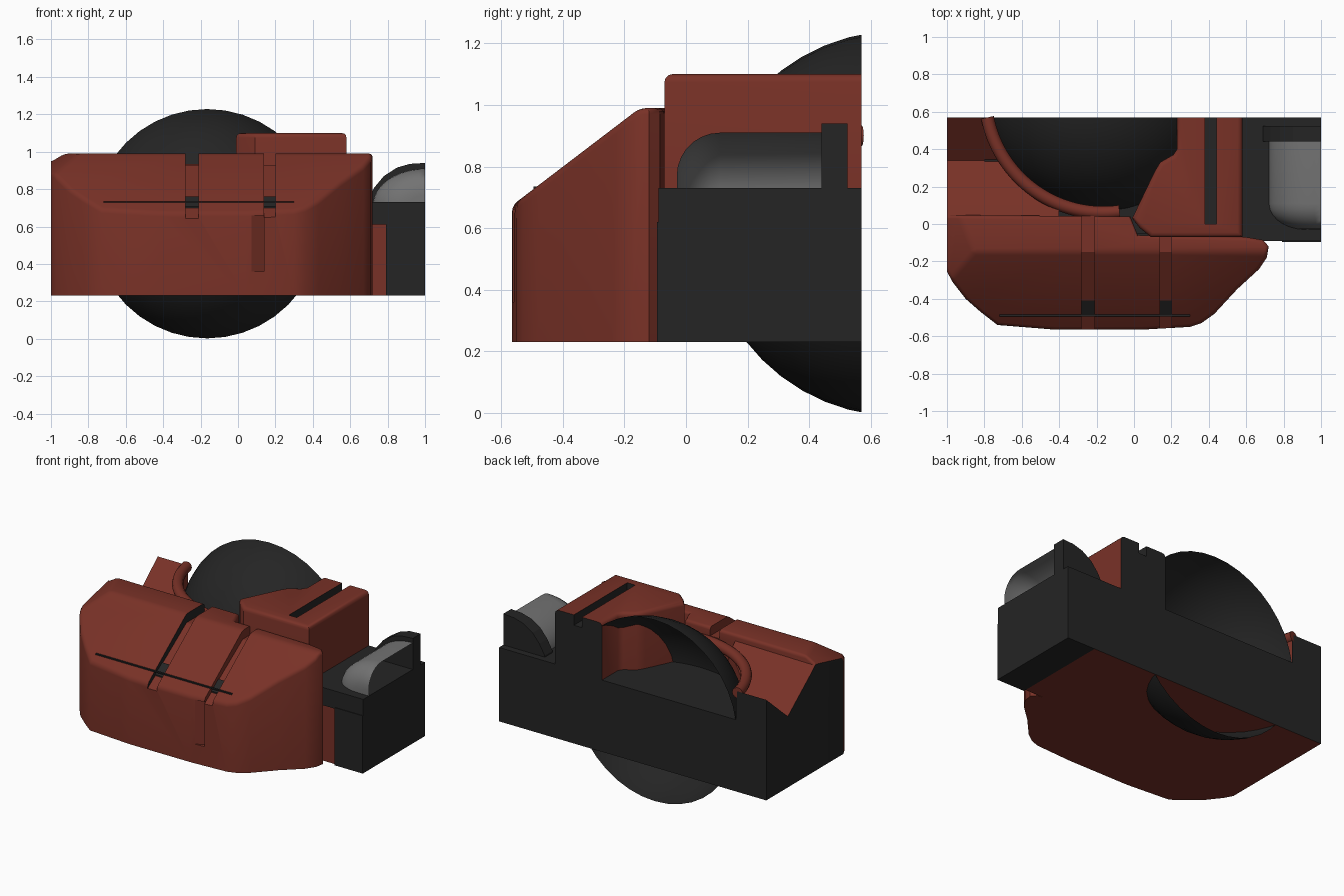
import bpy, bmesh, math
from mathutils import Vector, Matrix

cube = bpy.data.objects.get("Cube")
if cube:
    bpy.data.objects.remove(cube)


def material(name, rgb):
    m = bpy.data.materials.new(name)
    m.use_nodes = True
    m.diffuse_color = (*rgb, 1)
    m.node_tree.nodes["Principled BSDF"].inputs["Base Color"].default_value = (*rgb, 1)
    return m


RED = material("brick red", (0.19, 0.031, 0.02))
DARK = material("charcoal", (0.018, 0.018, 0.018))
GREY = material("mid grey", (0.17, 0.17, 0.17))
BACK = 0.57


def prism(pts, axis, lo, hi):
    """Extrude a closed profile along one axis."""
    place = {"x": lambda a, b, t: (t, a, b),
             "y": lambda a, b, t: (a, t, b),
             "z": lambda a, b, t: (a, b, t)}[axis]
    bm = bmesh.new()
    ends = [[bm.verts.new(place(a, b, t)) for a, b in pts] for t in (lo, hi)]
    for e in ends:
        bm.faces.new(e)
    n = len(pts)
    for i in range(n):
        j = (i + 1) % n
        bm.faces.new((ends[0][i], ends[0][j], ends[1][j], ends[1][i]))
    bmesh.ops.recalc_face_normals(bm, faces=bm.faces)
    return bm


def box(x, y, z):
    return prism([(x[0], y[0]), (x[1], y[0]), (x[1], y[1]), (x[0], y[1])], "z", *z)


def trim(bm, co, no, cap=True):
    """Remove everything on the side that no points to."""
    geom = bm.verts[:] + bm.edges[:] + bm.faces[:]
    bmesh.ops.bisect_plane(bm, geom=geom, plane_co=co, plane_no=no, clear_outer=True)
    if cap:
        bmesh.ops.holes_fill(bm, edges=[e for e in bm.edges if e.is_boundary], sides=0)
        bmesh.ops.recalc_face_normals(bm, faces=bm.faces)


def soften(bm, width, floor, segments=3):
    """Round the sharp edges lying above a height."""
    edges = [e for e in bm.edges if len(e.link_faces) == 2
             and e.calc_face_angle() > 0.35 and min(v.co.z for v in e.verts) > floor]
    bmesh.ops.bevel(bm, geom=edges, offset=width, segments=segments, profile=0.5,
                    affect="EDGES", clamp_overlap=True)


def add(name, bm, mats, smooth=True):
    me = bpy.data.meshes.new(name)
    bm.to_mesh(me)
    bm.free()
    for m in mats:
        me.materials.append(m)
    ob = bpy.data.objects.new(name, me)
    bpy.context.collection.objects.link(ob)
    if smooth:
        bpy.ops.object.select_all(action="DESELECT")
        ob.select_set(True)
        bpy.context.view_layer.objects.active = ob
        bpy.ops.object.shade_smooth_by_angle(angle=math.radians(35))
    return ob


def cut(ob, bm):
    """Subtract a shape from an object and discard the cutter."""
    cutter = add("cutter", bm, [RED], False)
    mod = ob.modifiers.new("cut", "BOOLEAN")
    mod.operation = "DIFFERENCE"
    mod.solver = "EXACT"
    mod.object = cutter
    bpy.context.view_layer.objects.active = ob
    bpy.ops.object.modifier_apply(modifier=mod.name)
    bpy.data.objects.remove(cutter)


def paint(ob, rule):
    """Give the second material to the faces that satisfy the rule."""
    for p in ob.data.polygons:
        p.material_index = 1 if rule(p.center, p.normal) else 0


def section(c, n):
    return c.y > BACK - 0.005 or c.x < -0.995


# Front body: rounded plan with a sloping top and a chamfered right corner
plan = [(-1.2, 0.05), (-1.2, 0.02), (-1.04, -0.18), (-0.97, -0.31), (-0.9, -0.4),
        (-0.82, -0.47), (-0.73, -0.54), (-0.42, -0.565), (0.04, -0.565), (0.3, -0.55),
        (0.36, -0.53), (0.43, -0.48), (0.55, -0.35), (0.67, -0.24), (0.71, -0.18),
        (0.72, -0.12), (0.69, -0.085), (0.6, -0.07), (0.02, -0.06), (-0.02, 0.04)]
bm = prism(plan, "z", 0.23, 0.99)
trim(bm, (0, -0.15, 0.99), (0, -0.32, 0.42))
trim(bm, (-0.93, 0.04, 0.99), (-0.5, -0.2, 0.85))
soften(bm, 0.02, 0.5)
trim(bm, (-1, 0, 0), (-1, 0, 0))
body = add("front_body", bm, [RED, DARK])
groove = [(0.3, 0.93), (-0.15, 0.93), (-0.6, 0.62), (-0.6, 1.2), (0.3, 1.2)]
SLOTS = ((-0.28, -0.21), (0.14, 0.2))
for lo, hi in SLOTS:
    cut(body, prism(groove, "x", lo, hi))
cut(body, prism([(0.05, -0.575), (0.14, -0.525), (0.14, -0.6), (0.05, -0.6)], "z", 0.36, 0.66))
paint(body, lambda c, n: section(c, n) or (n.x > 0.9 and abs(c.x + 0.28) < 0.01))

# Dark clips in the grooves and the thin strip across the slope
for i, (lo, hi) in enumerate(SLOTS):
    clip = [(-0.41, 0.745), (-0.41, 0.76), (-0.485, 0.708), (-0.485, 0.69)]
    add("groove_clip_%d" % (i + 1), prism(clip, "x", lo, hi), [DARK], False)
add("slope_strip", box((-0.72, 0.3), (-0.495, -0.482), (0.727, 0.735)), [DARK], False)

# Base behind the body, with a dark deck
base = add("base", box((-0.8, 0.79), (-0.08, BACK), (0.23, 0.61)), [RED, DARK], False)
paint(base, lambda c, n: section(c, n) or n.z > 0.9)
add("deck", box((-0.8, 0.6), (-0.05, BACK), (0.6, 0.715)), [DARK], False)

# Valley-shaped fender at the right rear, hollowed around the ball
ball_centre = Vector((-0.165, 0.69, 0.615))
valley = [(0.04, 0.23), (0.04, 0.95), (0.1, 0.9), (0.34, 0.71), (BACK, 0.91), (BACK, 0.23)]
fender = add("rear_fender", prism(valley, "x", -1, -0.4), [RED, DARK], False)
bm = bmesh.new()
bmesh.ops.create_cone(bm, cap_ends=True, segments=64, radius1=0.62, radius2=0.62, depth=3,
                      matrix=Matrix.Translation(ball_centre))
cut(fender, bm)
paint(fender, section)

# Open ball shell
bm = bmesh.new()
bmesh.ops.create_uvsphere(bm, u_segments=40, v_segments=24, radius=0.626,
                          matrix=Matrix.Translation(ball_centre) @ Matrix.Rotation(math.pi / 2, 4, "X"))
trim(bm, (0, BACK, 0), (0, 1, 0), cap=False)
add("ball_shell", bm, [DARK])

# Tube rim around the ball
curve = bpy.data.curves.new("ball_rim", "CURVE")
curve.dimensions = "3D"
curve.bevel_depth = 0.035
curve.bevel_resolution = 4
curve.use_fill_caps = True
spline = curve.splines.new("POLY")
STEPS = 28
spline.points.add(STEPS)
for i, p in enumerate(spline.points):
    a = math.radians(191 + 87 * i / STEPS)
    p.co = (ball_centre.x + 0.63 * math.cos(a), ball_centre.y + 0.63 * math.sin(a), 0.9, 1)
    p.radius = 1
spline.use_smooth = True
curve.materials.append(RED)
bpy.context.collection.objects.link(bpy.data.objects.new("ball_rim", curve))

# Raised housing with a long slot in its top
plan = [(-0.01, 0.03), (0.03, -0.02), (0.09, -0.07), (0.58, -0.07), (0.58, 0.7), (0.23, 0.7),
        (0.23, 0.4), (0.21, 0.37), (0.14, 0.33), (0.11, 0.28)]
bm = prism(plan, "z", 0.55, 1.1)
soften(bm, 0.025, 0.8)
trim(bm, (0, BACK, 0), (0, 1, 0))
housing = add("raised_housing", bm, [RED, DARK])
cut(housing, box((0.38, 0.44), (0.0, 0.7), (1.03, 1.2)))
paint(housing, lambda c, n: section(c, n) or (0.375 < c.x < 0.445 and 1.02 < c.z < 1.09))

# Side block and its upper ledge
add("side_block", box((0.79, 1), (-0.095, BACK), (0.23, 0.62)), [DARK], False)
add("side_ledge", box((0.575, 1), (-0.09, BACK), (0.61, 0.73)), [DARK], False)

# Bracket closing the rear of the canister
arch = [(0.68, 0.61), (0.69, 0.74), (0.73, 0.81), (0.78, 0.87), (0.85, 0.915), (0.92, 0.935),
        (1, 0.94), (1, 0.61)]
add("canister_bracket", prism(arch, "y", 0.44, 0.525), [DARK], False)

# Half canister with a rounded front, cut along the model's side
bm = bmesh.new()
bmesh.ops.create_cone(bm, cap_ends=True, segments=48, radius1=0.2, radius2=0.2, depth=0.48,
                      matrix=Matrix.Rotation(math.pi / 2, 4, "X"))
rim = [e for e in bm.edges if all(v.co.y < -0.2 for v in e.verts)]
bmesh.ops.bevel(bm, geom=rim, offset=0.14, segments=7, profile=0.5, affect="EDGES")
bmesh.ops.transform(bm, verts=bm.verts,
                    matrix=Matrix.Translation((1, 0.21, 0.71)) @ Matrix.Diagonal((1.4, 1, 1, 1)))
trim(bm, (1, 0, 0), (1, 0, 0), cap=False)
trim(bm, (0, 0, 0.71), (0, 0, -1), cap=False)
add("canister", bm, [GREY])
